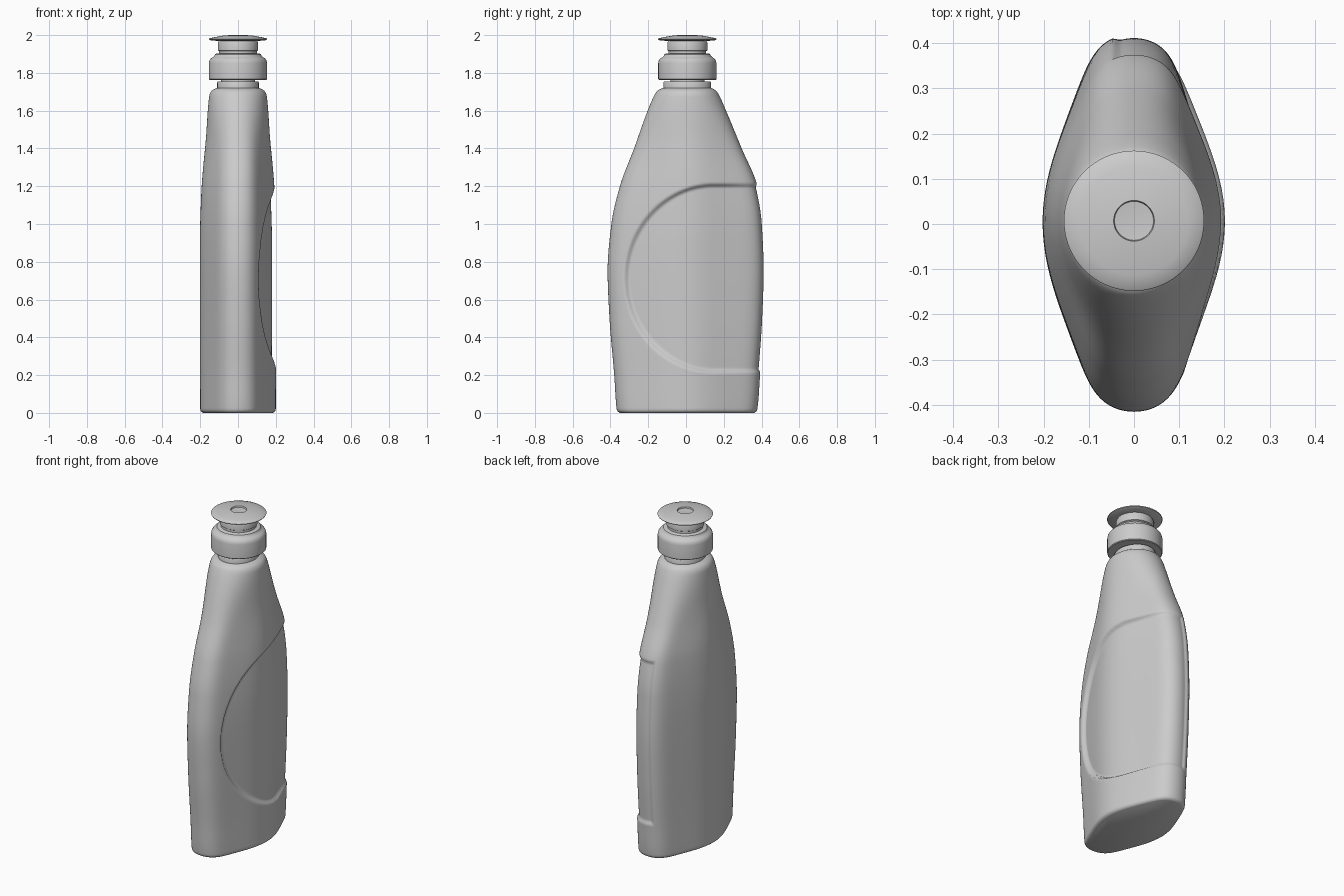
import bpy, bmesh, math

if "Cube" in bpy.data.objects:
    bpy.data.objects.remove(bpy.data.objects["Cube"], do_unlink=True)

SEGS = 224
CAP_Y = 0.007


def smoothstep(a, b, v):
    t = min(max((v - a) / (b - a), 0), 1)
    return t * t * (3 - 2 * t)


def curve(points, z):
    """Monotone smooth curve through (z, value) points."""
    n = len(points)
    d = [(points[i + 1][1] - points[i][1]) / (points[i + 1][0] - points[i][0]) for i in range(n - 1)]
    m = [d[0]]
    for a, b in zip(d, d[1:]):
        m.append(2 * a * b / (a + b) if a * b > 0 else 0)
    m.append(d[-1])
    i = 0
    while i < n - 2 and z > points[i + 1][0]:
        i += 1
    (z0, v0), (z1, v1) = points[i], points[i + 1]
    h = z1 - z0
    t = (z - z0) / h
    s = t * t * (3 - 2 * t)
    return v0 + (v1 - v0) * s + h * m[i] * t * (1 - t) ** 2 - h * m[i + 1] * t * t * (1 - t)


def finish(name, bm, angle):
    bmesh.ops.recalc_face_normals(bm, faces=bm.faces)
    mesh = bpy.data.meshes.new(name)
    bm.to_mesh(mesh)
    bm.free()
    obj = bpy.data.objects.new(name, mesh)
    bpy.context.collection.objects.link(obj)
    bpy.ops.object.select_all(action='DESELECT')
    obj.select_set(True)
    bpy.context.view_layer.objects.active = obj
    bpy.ops.object.shade_smooth_by_angle(angle=math.radians(angle))
    return obj


def loft(bm, rings):
    rows = [[bm.verts.new(p) for p in ring] for ring in rings]
    for a, b in zip(rows, rows[1:]):
        for i in range(len(a)):
            j = (i + 1) % len(a)
            bm.faces.new((a[i], a[j], b[j], b[i]))
    bm.faces.new(rows[0])
    bm.faces.new(rows[-1])


# Bottle outline: half width, front edge and back edge by height
half_width = [(0, .185), (.008, .196), (.02, .2), (.9, .202), (1.1, .197), (1.22, .191),
              (1.45, .17), (1.68, .152), (1.705, .14), (1.72, .115)]
front_edge = [(0, .35), (.008, .362), (.02, .367), (.2, .38), (.5, .405), (.75, .415), (1, .395),
              (1.2, .35), (1.4, .275), (1.6, .203), (1.68, .168), (1.705, .152), (1.72, .125)]
back_edge = [(0, .36), (.008, .373), (.02, .378), (.2, .392), (.5, .413), (.75, .421), (1, .411),
             (1.2, .378), (1.4, .295), (1.6, .212), (1.68, .176), (1.705, .16), (1.72, .135)]


def section(z):
    """Pointed oval that becomes round towards the neck."""
    w, f, b = (curve(c, z) for c in (half_width, front_edge, back_edge))
    mid, half = (b - f) / 2, (b + f) / 2
    lens = 1 - smoothstep(1.25, 1.68, z)
    ring = []
    for k in range(SEGS):
        t = math.tau * k / SEGS
        s = math.sin(t)
        shape = 1 + lens * (0.1 * s ** 6 - 0.14 * math.sin(2 * t) ** 2)
        ring.append((w * math.cos(t) * shape, mid + half * s))
    return ring


def recess(x, y, z):
    """Depth of the label panel, which wraps round the back edge."""
    dy, dz = min(y - 0.15, 0) / 0.475, (z - 0.713) / 0.4975
    inside = min((1 - math.hypot(dy, dz)) * 0.48, x + 0.047)
    depth = 0.022 - 0.012 * smoothstep(0.15, 0.4, y)
    return depth * smoothstep(-0.004, 0.016, inside)


def body_ring(z):
    flat = section(z)
    ring = []
    for k, (x, y) in enumerate(flat):
        (x0, y0), (x1, y1) = flat[k - 1], flat[(k + 1) % SEGS]
        tx, ty = x1 - x0, y1 - y0
        d = recess(x, y, z) / math.hypot(tx, ty)
        ring.append((x - ty * d, y + tx * d, z))
    return ring


heights = [0, .003, .008, .014]
heights += [.02 + 1.66 * i / 175 for i in range(176)]
heights += [1.69, 1.698, 1.705, 1.711, 1.716, 1.72]
bm = bmesh.new()
loft(bm, [body_ring(z) for z in heights])
finish("bottle_body", bm, 65)


def turned(name, profile, stretch=1, segs=96):
    """Part turned about the neck axis from (radius, height) points."""
    bm = bmesh.new()
    loft(bm, [[(r * math.cos(math.tau * k / segs),
                CAP_Y + stretch * r * math.sin(math.tau * k / segs), z)
               for k in range(segs)] for r, z in profile])
    return finish(name, bm, 35)


# Neck, with a narrow gap beneath the cap
turned("neck_ring", [(.11, 1.71), (.11, 1.75), (.107, 1.755)], stretch=1.14)
turned("neck_core", [(.09, 1.75), (.09, 1.78)])

# Screw cap with a rounded shoulder
turned("screw_cap", [(.15, 1.763), (.154, 1.767), (.154, 1.852), (.151, 1.866), (.143, 1.877),
                     (.132, 1.883), (.125, 1.89), (.122, 1.898), (.115, 1.902)])

# Pull spout and its domed top with a shallow centre dimple
turned("spout_stem", [(.1, 1.895), (.1, 1.915), (.106, 1.919), (.106, 1.96), (.1, 1.972), (.09, 1.98)])
turned("spout_top", [(.09, 1.968), (.145, 1.972), (.153, 1.976), (.155, 1.98), (.152, 1.983),
                     (.12, 1.99), (.08, 1.997), (.045, 2.0), (.043, 1.992), (.02, 1.99)])
